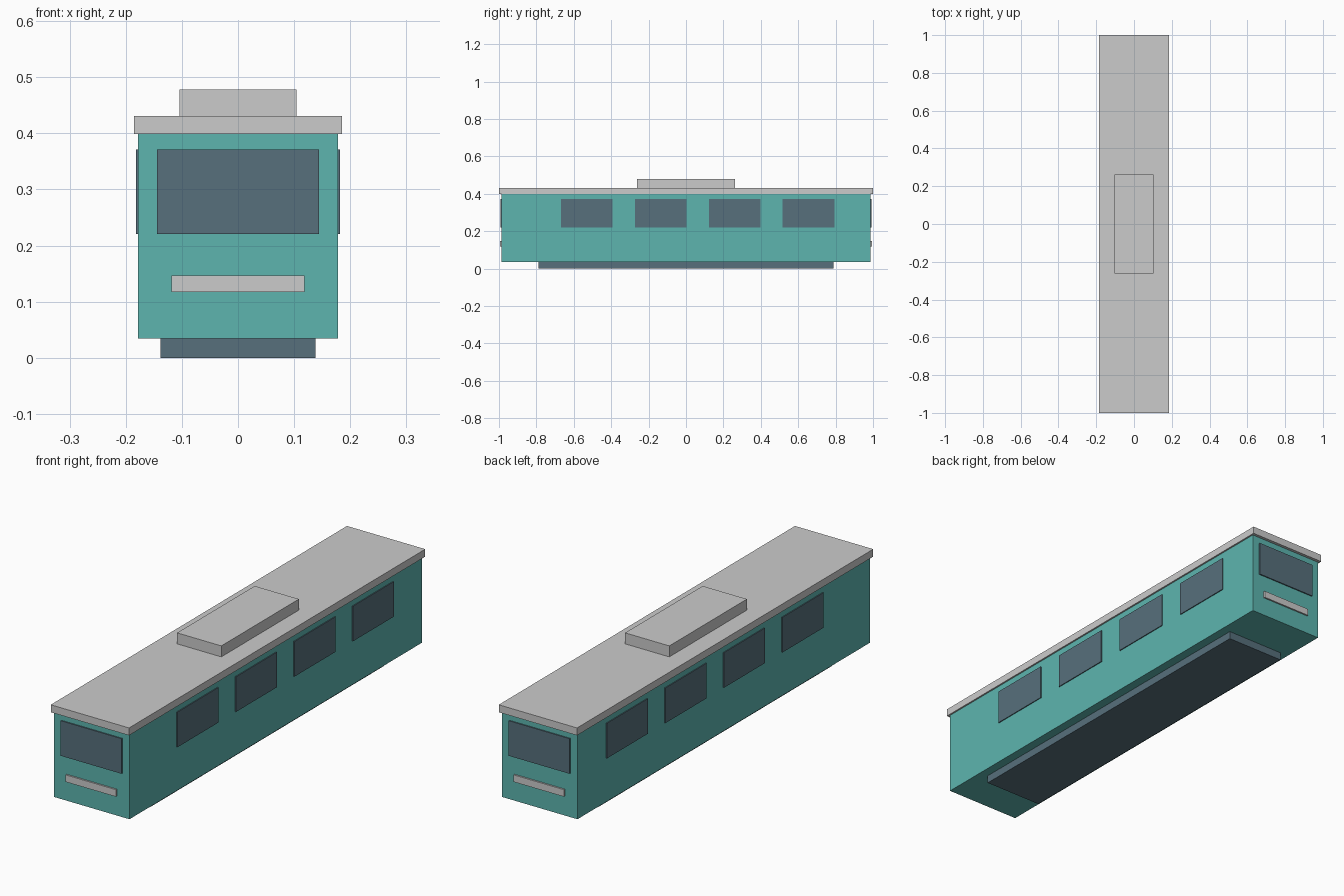
import bpy

if "Cube" in bpy.data.objects:
    bpy.data.objects.remove(bpy.data.objects["Cube"])


def material(name, rgb):
    m = bpy.data.materials.new(name)
    m.diffuse_color = (*rgb, 1)
    m.use_nodes = True
    m.node_tree.nodes["Principled BSDF"].inputs["Base Color"].default_value = m.diffuse_color
    return m


teal = material("teal_paint", (0.11, 0.46, 0.43))
slate = material("slate_glass", (0.095, 0.16, 0.20))


def box(name, x, y, z, mat=None):
    """Box spanning the (min, max) pairs x, y and z."""
    spans = (x, y, z)
    bpy.ops.mesh.primitive_cube_add(size=1, location=[(a + b) / 2 for a, b in spans])
    ob = bpy.context.object
    ob.name = name
    ob.scale = [b - a for a, b in spans]
    bpy.ops.object.transform_apply(location=False, rotation=False, scale=True)
    if mat:
        ob.data.materials.append(mat)
    return ob


def sym(h):
    return (-h, h)


# Main volumes, bottom to top
box("underframe", sym(0.138), sym(0.789), (0, 0.034), slate)
box("body", sym(0.178), sym(0.987), (0.034, 0.399), teal)
box("roof", sym(0.185), sym(1.0), (0.399, 0.431))
box("roof_unit", sym(0.1045), sym(0.262), (0.431, 0.478))

# Matching windscreen and bumper at both ends
for end, s in (("front", -1), ("back", 1)):
    box(end + "_windscreen", sym(0.144), sorted((s * 0.98, s * 0.992)), (0.221, 0.371), slate)
    box(end + "_bumper", sym(0.1185), sorted((s * 0.98, s * 0.994)), (0.117, 0.147))

# Four windows along each side, set back from the front
for side, s in (("left", -1), ("right", 1)):
    for i in range(4):
        y = -0.53 + i * 0.395
        box(f"{side}_window_{i + 1}", sorted((s * 0.17, s * 0.182)),
            (y - 0.138, y + 0.138), (0.221, 0.371), slate)
